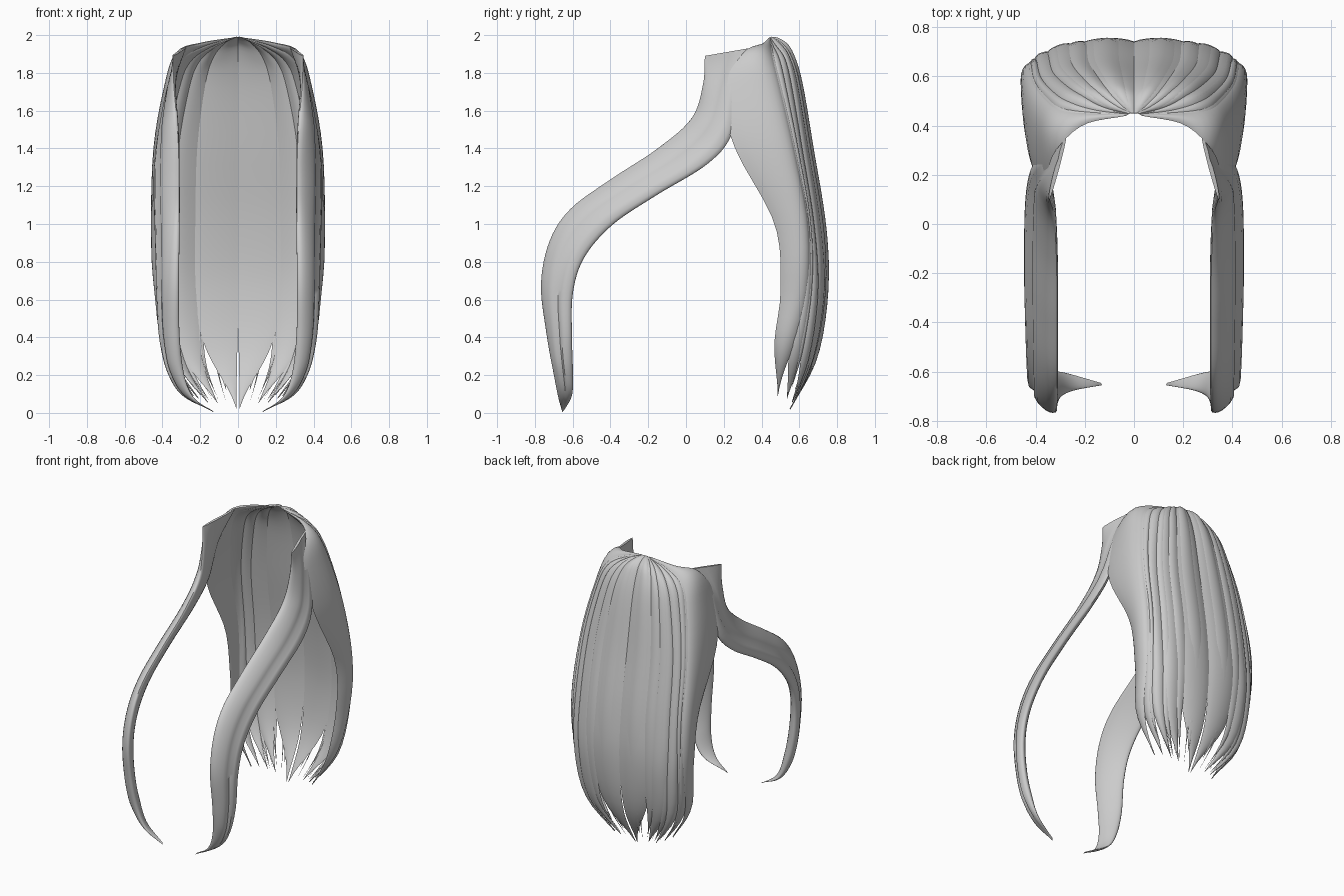
import bpy, math, random
from mathutils import Vector

if "Cube" in bpy.data.objects:
    bpy.data.objects.remove(bpy.data.objects["Cube"])

random.seed(4)

# Meridians of the hair shell, crown to tip, from back centre round to the side edge
MERIDIANS = [[Vector(p) for p in m] for m in (
    [(0, .45, 1.99), (0, .49, 1.975), (0, .54, 1.92), (0, .595, 1.75), (0, .655, 1.4),
     (0, .72, 1.0), (0, .74, .65), (0, .69, .3), (0, .55, .02)],
    [(.012, .45, 1.99), (.07, .485, 1.96), (.13, .53, 1.89), (.175, .575, 1.75), (.22, .635, 1.4),
     (.23, .70, 1.0), (.23, .72, .65), (.20, .67, .3), (.09, .56, .03)],
    [(.02, .447, 1.985), (.14, .465, 1.935), (.235, .50, 1.86), (.29, .53, 1.72), (.35, .585, 1.4),
     (.37, .65, 1.0), (.37, .67, .65), (.33, .63, .3), (.16, .55, .04)],
    [(.025, .445, 1.985), (.18, .43, 1.94), (.295, .415, 1.87), (.35, .44, 1.72), (.405, .52, 1.4),
     (.42, .61, 1.0), (.41, .61, .65), (.375, .54, .33), (.23, .50, .08)],
    [(.03, .44, 1.985), (.20, .40, 1.95), (.305, .30, 1.90), (.355, .195, 1.70), (.41, .26, 1.4),
     (.415, .47, 1.0), (.40, .50, .65), (.36, .45, .35), (.23, .47, .1)])]


def spline(pts, s, first=None):
    """Catmull-Rom through pts; s runs from 0 to len-1."""
    n = len(pts)
    i = max(0, min(n - 2, int(math.floor(s))))
    f = s - i
    p1, p2 = pts[i], pts[i + 1]
    p0 = pts[i - 1] if i else (first if first is not None else 2 * p1 - p2)
    p3 = pts[i + 2] if i + 2 < n else 2 * p2 - p1
    return .5 * (2 * p1 + (p2 - p0) * f + (2 * p0 - 5 * p1 + 4 * p2 - p3) * f * f
                 + (3 * p1 - p0 - 3 * p2 + p3) * f ** 3)


def shell(u, t):
    row = [spline(m, t * 8) for m in MERIDIANS]
    return spline(row, u, first=Vector((-row[1].x, row[1].y, row[1].z)))


def shell_normal(u, t):
    e = .01
    a, b = max(0, t - e), min(1, t + e)
    n = (shell(u + e, t) - shell(u - e, t)).cross(shell(u, b) - shell(u, a))
    return n.normalized()


def loft(name, rings):
    """Closed tube through equal rings, smooth, mirrored to the other side."""
    k = len(rings[0])
    verts = [p for r in rings for p in r]
    faces = [(i * k + j, i * k + (j + 1) % k, (i + 1) * k + (j + 1) % k, (i + 1) * k + j)
             for i in range(len(rings) - 1) for j in range(k)]
    faces += [tuple(range(k))[::-1], tuple(range(len(verts) - k, len(verts)))]
    me = bpy.data.meshes.new(name)
    me.from_pydata(verts, [], faces)
    me.polygons.foreach_set("use_smooth", [True] * len(faces))
    me.set_sharp_from_angle(angle=math.radians(50))
    ob = bpy.data.objects.new(name, me)
    bpy.context.collection.objects.link(ob)
    mirror = ob.modifiers.new("mirror", 'MIRROR')
    mirror.use_mirror_merge = False
    return ob


def lock(name, u0, u1, tip, t0=0, t1=1, lift=0, thick=.028, taper=.72):
    """Lens-shaped lock lying on the shell between u0 and u1, narrowing to u=tip."""
    rings, n, cols = [], 36, 10
    for i in range(n + 1):
        t = t0 + (t1 - t0) * i / n
        q = max(0, (i / n - taper) / (1 - taper))
        w = 1 - q ** 1.9 + .004
        a, b = tip + (u0 - tip) * w, tip + (u1 - tip) * w
        fat = min(1, i / n * 4 + .06) * (1 - q * .85)
        outer, inner = [], []
        for j in range(cols + 1):
            v = j / cols
            u = a + (b - a) * v
            p, nrm = shell(u, t), shell_normal(u, t)
            bulge = math.sin(math.pi * v) ** .8 if 0 < j < cols else 0
            outer.append(p + nrm * (lift + thick * bulge) * fat)
            if 0 < j < cols:
                inner.append(p + nrm * (lift - thick * .6 * bulge) * fat)
        rings.append(outer + inner[::-1])
    return loft(name, rings)


# Main broad locks: back, back corner, side
lock("back_lock", -.01, 1.1, .08, thick=.022, taper=.7)
lock("back_outer_lock", .9, 1.85, 1.1, t1=.99, thick=.026, taper=.76)
lock("corner_lock", 1.55, 2.45, 1.8, t1=.99, thick=.026, taper=.76)
lock("rear_side_lock", 2.15, 3.15, 2.45, t1=.99, thick=.022, taper=.76)
lock("side_lock", 2.5, 4.0, 3.4, lift=.012, thick=.026, taper=.7)

# Overlapping locks that ridge the outside
for i, (u, w) in enumerate(((.5, .28), (1.0, .25), (1.5, .26), (2.0, .24), (2.4, .25))):
    lock(f"overlay_lock_{i + 1}", u - w, u + w, u + random.uniform(-.1, .1), t0=.02,
         t1=random.uniform(.95, .99), lift=.012, thick=.014, taper=random.uniform(.64, .72))

# Fine wisps at the hem
for i in range(6):
    u = .55 + i * .36
    lock(f"wisp_{i + 1}", u - .06, u + .06, u + .05, t0=.5, t1=random.uniform(.95, .985),
         lift=.004, thick=.01, taper=.3)

# Long front lock, a flat slanted ribbon: front edge y z, rear edge y z, x of each edge
STATIONS = [(.10, 1.89, .36, 1.935, .345, .275), (.09, 1.74, .29, 1.72, .34, .355),
            (.03, 1.56, .24, 1.47, .325, .405), (-.15, 1.40, .11, 1.315, .315, .43),
            (-.40, 1.235, -.16, 1.15, .313, .435), (-.61, 1.08, -.39, .995, .313, .43),
            (-.72, .91, -.54, .82, .315, .425), (-.765, .68, -.60, .63, .318, .42),
            (-.735, .42, -.605, .39, .315, .405), (-.70, .22, -.60, .20, .295, .355),
            (-.675, .085, -.605, .09, .24, .285), (-.655, .004, -.645, .014, .13, .137)]


def front_lock():
    pts = [Vector(s) for s in STATIONS]
    rings, n = [], 66
    for i in range(n + 1):
        ya, za, yb, zb, xa, xb = spline(pts, (len(pts) - 1) * i / n)
        front, rear = Vector((xa, ya, za)), Vector((xb, yb, zb))
        mid, half = (front + rear) / 2, (front - rear) / 2
        # outward direction across the ribbon
        flat = Vector((0, half.y, half.z))
        out = (Vector((flat.length, 0, 0)) - flat.normalized() * half.x).normalized()
        fat = min(1, .25 + i / 16) * min(1, .04 + (n - i) / 14)
        ring = []
        for j in range(24):
            a = math.tau * j / 24
            c, s = math.cos(a), math.sin(a)
            # groove along the outer face
            depth = .044 * s * (1 - .4 * math.exp(-((c + .2) / .14) ** 2)) if s > 0 else .028 * s
            ring.append(mid + half * c + out * depth * fat)
        rings.append(ring[::-1])
    loft("front_lock", rings)


front_lock()
